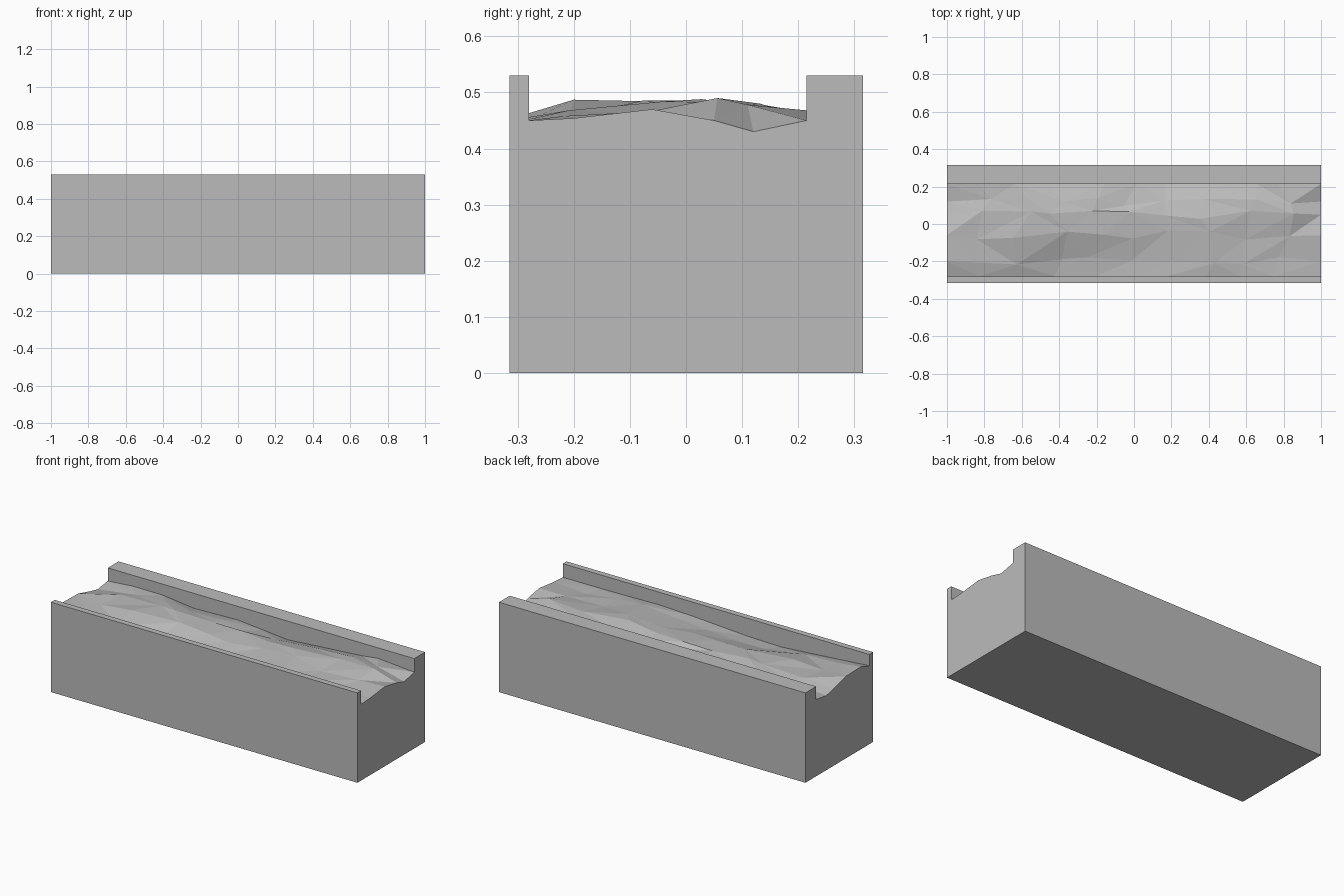
import bpy
import bmesh
import math
import random

random.seed(4)

cube = bpy.data.objects.get("Cube")
if cube:
    bpy.data.objects.remove(cube, do_unlink=True)

# Overall sizes of the trough
HALF_LENGTH = 1.0
HALF_DEPTH = 0.315
RIM_TOP = 0.53
FRONT_INNER = -0.28
BACK_INNER = 0.215

# Ground heights in thousandths: one row per depth, columns run left to right
GROUND = {
    FRONT_INNER: (463, 450, 432, 420, 425, 438, 448, 456, 452, 450, 450),
    -0.2: (487, 468, 455, 432, 436, 440, 450, 468, 458, 452, 454),
    -0.06: (484, 470, 486, 480, 472, 466, 468, 484, 462, 466, 470),
    0.05: (455, 476, 484, 488, 476, 478, 472, 488, 482, 490, 450),
    0.12: (440, 466, 478, 470, 468, 457, 452, 465, 480, 478, 430),
    BACK_INNER: (453, 466, 465, 442, 450, 435, 420, 438, 455, 468, 450),
}
COLUMNS = len(GROUND[FRONT_INNER])


def grey_material():
    mat = bpy.data.materials.new("stone grey")
    colour = (0.5, 0.5, 0.5, 1)
    mat.use_nodes = True
    mat.diffuse_color = colour
    mat.node_tree.nodes["Principled BSDF"].inputs["Base Color"].default_value = colour
    return mat


def section(bm, column):
    """One closed cross-section: front wall, rough ground, back wall."""
    x = HALF_LENGTH * (2 * column / (COLUMNS - 1) - 1)
    at_end = column in (0, COLUMNS - 1)
    points = [(x, -HALF_DEPTH, 0), (x, -HALF_DEPTH, RIM_TOP), (x, FRONT_INNER, RIM_TOP)]
    for y, heights in GROUND.items():
        on_wall = y in (FRONT_INNER, BACK_INNER)
        dx = 0 if at_end else random.uniform(-0.06, 0.06)
        dy = 0 if at_end or on_wall else random.uniform(-0.025, 0.025)
        points.append((x + dx, y + dy, heights[column] / 1000))
    points += [(x, BACK_INNER, RIM_TOP), (x, HALF_DEPTH, RIM_TOP), (x, HALF_DEPTH, 0)]
    return [bm.verts.new(p) for p in points]


# Trough body: loft the sections along x and cap both ends
bm = bmesh.new()
rings = [section(bm, c) for c in range(COLUMNS)]
count = len(rings[0])
for a, b in zip(rings, rings[1:]):
    for i in range(count):
        j = (i + 1) % count
        quad = (a[i], a[j], b[j], b[i])
        is_ground = 3 <= i < 2 + len(GROUND)
        if is_ground:
            # Split the ground into facets with mixed diagonals
            k = random.randint(0, 1)
            q = quad[k:] + quad[:k]
            bm.faces.new((q[0], q[1], q[2]))
            bm.faces.new((q[0], q[2], q[3]))
        else:
            bm.faces.new(quad)
bm.faces.new(rings[0])
bm.faces.new(rings[-1])
bmesh.ops.recalc_face_normals(bm, faces=bm.faces)

# Merge the flat wall strips into whole faces
bmesh.ops.dissolve_limit(bm, angle_limit=math.radians(0.2), verts=bm.verts, edges=bm.edges)

mesh = bpy.data.meshes.new("trough_with_rough_ground")
bm.to_mesh(mesh)
bm.free()
mesh.materials.append(grey_material())
trough = bpy.data.objects.new("trough_with_rough_ground", mesh)
bpy.context.collection.objects.link(trough)
